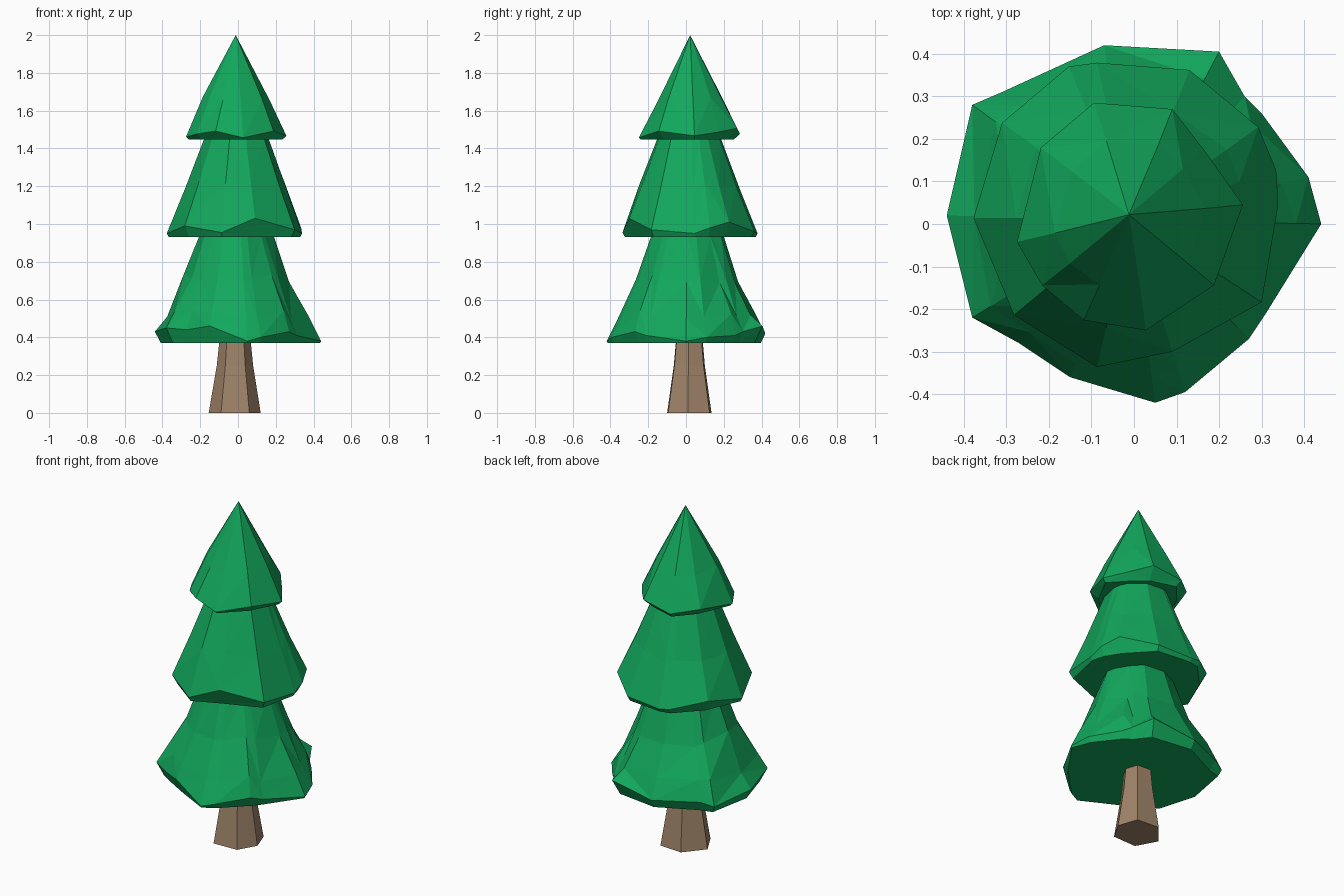
import bpy, bmesh, random
from math import hypot

if "Cube" in bpy.data.objects:
    bpy.data.objects.remove(bpy.data.objects["Cube"])

random.seed(4)


def material(name, rgb):
    m = bpy.data.materials.new(name)
    m.diffuse_color = (*rgb, 1)
    m.use_nodes = True
    m.node_tree.nodes["Principled BSDF"].inputs["Base Color"].default_value = m.diffuse_color
    return m


green = material("needles", (0.006, 0.39, 0.107))
brown = material("bark", (0.35, 0.23, 0.14))


def ring(bm, outline, centre, scale, zs, rounding=0.0, jitter=0.0):
    """Outline scaled about a centre, optionally rounded towards a circle."""
    cx, cy = centre
    mean = sum(hypot(x - cx, y - cy) for x, y in outline) / len(outline)
    verts = []
    for i, (x, y) in enumerate(outline):
        dx, dy = x - cx, y - cy
        r = hypot(dx, dy)
        s = scale[i] if isinstance(scale, list) else scale
        z = zs[i] if isinstance(zs, list) else zs
        k = s * (1 + rounding * (mean / r - 1)) * (1 + random.uniform(-jitter, jitter))
        verts.append(bm.verts.new((cx + dx * k, cy + dy * k, z + random.uniform(-jitter, jitter))))
    return verts


def bridge(bm, a, b):
    n = len(a)
    for i in range(n):
        j = (i + 1) % n
        if i % 2:
            bm.faces.new((a[i], a[j], b[j]))
            bm.faces.new((a[i], b[j], b[i]))
        else:
            bm.faces.new((a[i], a[j], b[i]))
            bm.faces.new((a[j], b[j], b[i]))


def finish(bm, name, mat):
    bmesh.ops.recalc_face_normals(bm, faces=bm.faces)
    me = bpy.data.meshes.new(name)
    bm.to_mesh(me)
    bm.free()
    me.materials.append(mat)
    bpy.context.collection.objects.link(bpy.data.objects.new(name, me))


def tier(name, outline, base_z, lift, undercut, body, centre, apex=None):
    """Ragged skirt: flat underside, wavy rim, then rings tapering upwards."""
    bm = bmesh.new()
    low = ring(bm, outline, centre, [1 - undercut * h for h in lift], base_z)
    bm.faces.new(low)
    prev = ring(bm, outline, centre, 1.0, [base_z + h for h in lift])
    bridge(bm, low, prev)
    for k, (z, s) in enumerate(body):
        last = k == len(body) - 1 and apex is None
        cur = ring(bm, outline, centre, s, z, 0.5, 0 if last else 0.025)
        bridge(bm, prev, cur)
        prev = cur
    if apex:
        tip = bm.verts.new(apex)
        for i in range(len(prev)):
            bm.faces.new((prev[i], prev[(i + 1) % len(prev)], tip))
    else:
        bm.faces.new(prev)
    finish(bm, name, green)


# Lower branches, with the raised notch at the front left
lower = [(.44, 0), (.41, .11), (.30, .26), (.26, .30), (.20, .405), (-.07, .42),
         (-.31, .31), (-.38, .28), (-.44, .02), (-.38, -.22), (-.27, -.28),
         (-.15, -.36), (.05, -.42), (.12, -.395), (.27, -.27), (.31, -.21)]
tier("lower_branches", lower, 0.37,
     [.01, .03, .04, .06, .09, .05, .06, .04, .06, .08, .07, .09, .01, .03, .06, .04],
     1.2, [(.52, .88), (.71, .66), (.935, .46)], (-.01, .01))

# Middle branches
middle = [(-.377, .014), (-.31, .238), (-.153, .37), (-.087, .379), (.13, .362),
          (.292, .228), (.334, .127), (.339, .045), (.30, -.184), (.09, -.30),
          (-.087, -.336), (-.282, -.214)]
tier("middle_branches", middle, 0.93,
     [.02, .07, .03, .02, .03, .08, .05, .02, .04, .10, .025, .06],
     1.5, [(1.2, .74), (1.45, .475)], (-.005, .015))

# Top branches ending in the tip
top = [(-.275, -.042), (-.219, .179), (-.094, .285), (.09, .27), (.165, .174),
       (.256, .045), (.188, -.144), (.028, -.25), (-.118, -.226), (-.216, -.144)]
tier("top_branches", top, 1.447,
     [.015, .05, .03, .06, .04, .02, .045, .01, .045, .03],
     4.0, [(1.65, .67)], (-.008, .02), (-.012, .022, 2.0))

# Flared six-sided trunk
foot = [(-.09, -.10), (.06, -.095), (.12, .01), (.08, .125), (-.06, .135), (-.155, .02)]
bm = bmesh.new()
rings = [ring(bm, foot, (-.013, .018), s, z) for z, s in [(0, 1), (.25, .7), (.385, .6)]]
bm.faces.new(rings[0])
bm.faces.new(rings[-1])
for a, b in zip(rings, rings[1:]):
    bridge(bm, a, b)
finish(bm, "trunk", brown)
